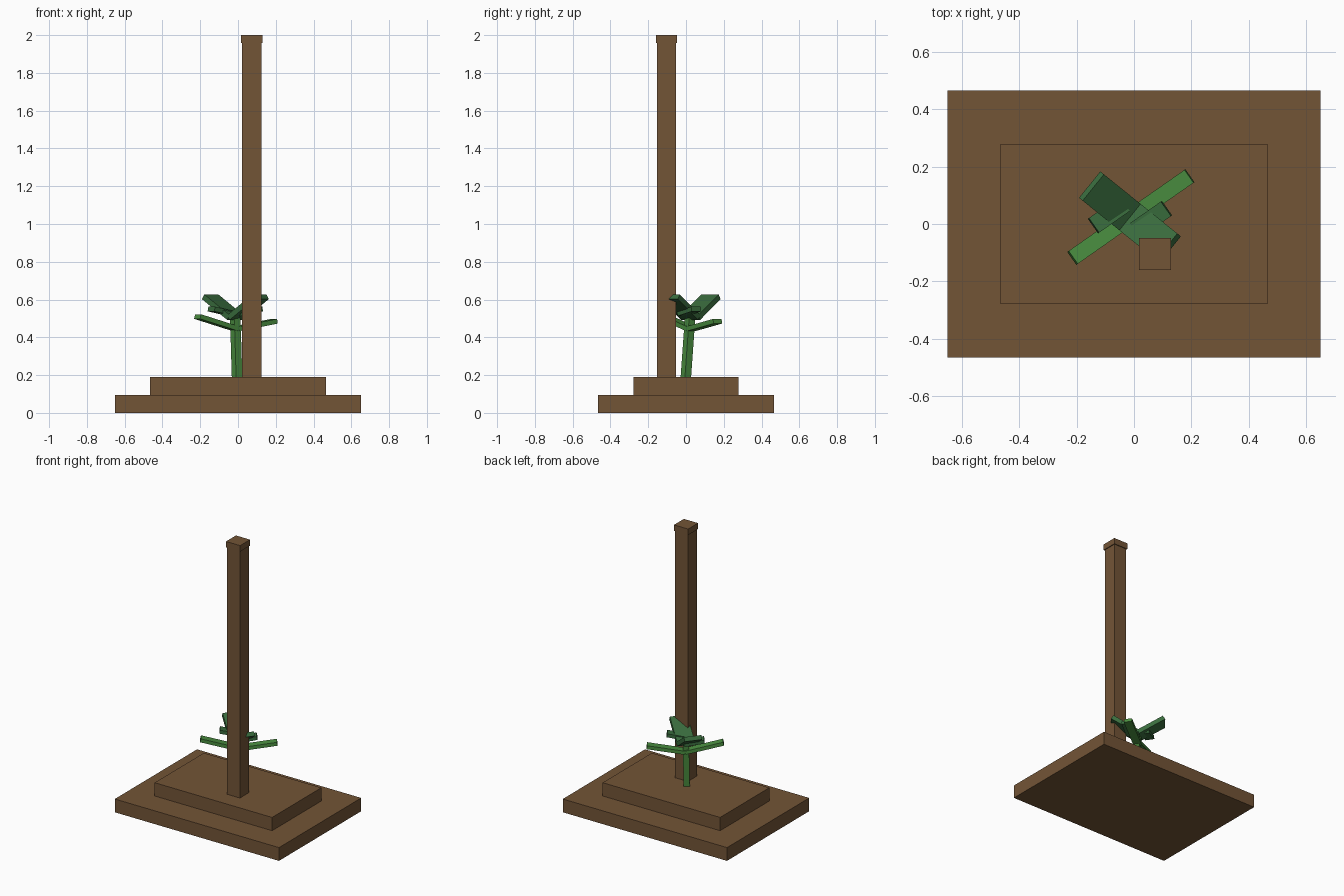
import bpy
from math import radians
from mathutils import Matrix, Vector

if "Cube" in bpy.data.objects:
    bpy.data.objects.remove(bpy.data.objects["Cube"])


def material(name, rgb):
    m = bpy.data.materials.new(name)
    m.use_nodes = True
    m.diffuse_color = (*rgb, 1)
    m.node_tree.nodes["Principled BSDF"].inputs["Base Color"].default_value = (*rgb, 1)
    return m


brown = material("brown wood", (0.171, 0.089, 0.037))
light_green = material("light green", (0.07, 0.275, 0.052))
dark_green = material("dark green", (0.042, 0.153, 0.048))


def box(name, matrix, size, mat):
    """Flat-shaded box of the given size placed by a matrix."""
    bpy.ops.mesh.primitive_cube_add(size=1)
    ob = bpy.context.object
    ob.name = name
    ob.data.transform(matrix @ Matrix.Diagonal((*size, 1)))
    ob.data.materials.append(mat)
    return ob


def block(name, x, y, z0, z1, sx, sy):
    """Upright brown box between two heights."""
    place = Matrix.Translation((x, y, (z0 + z1) / 2))
    box(name, place, (sx, sy, z1 - z0), brown)


def leaf(name, root, tip, width, thick, mat):
    """Slab from root to tip, its width kept level."""
    root, tip = Vector(root), Vector(tip)
    along = (tip - root).normalized()
    side = Vector((0, 0, 1)).cross(along).normalized()
    rot = Matrix((along, side, along.cross(side))).transposed().to_4x4()
    place = Matrix.Translation((root + tip) / 2) @ rot
    box(name, place, ((tip - root).length, width, thick), mat)


# Stepped base
block("lower_step", 0, 0, 0, 0.095, 1.3, 0.93)
block("upper_step", 0, 0, 0.095, 0.19, 0.93, 0.557)

# Post with a slightly wider cap
block("post", 0.073, -0.104, 0.19, 1.96, 0.101, 0.101)
block("post_cap", 0.073, -0.104, 1.957, 2.0, 0.112, 0.112)

# Leaning square stem
stem = box("stem", Matrix.Rotation(radians(35), 4, "Z") @ Matrix.Translation((0, 0, 0.5)),
           (0.04, 0.04, 1), light_green)
lean = Matrix.Identity(4)
lean.col[2] = (-0.01, 0.024, 0.335, 0)
lean.col[3] = (-0.005, -0.001, 0.187, 1)
stem.data.transform(lean)

# Long low leaves
leaf("long_leaf_left", (-0.01, 0.025, 0.445), (0.193, 0.167, 0.485), 0.055, 0.025, light_green)
leaf("long_leaf_right", (-0.01, 0.025, 0.445), (-0.214, -0.118, 0.51), 0.055, 0.025, light_green)

# Short and broad upper leaves, in opposite pairs about the stem
for side, sign in (("left", 1), ("right", -1)):
    cx, cy = -0.014, 0.024
    leaf("short_leaf_" + side,
         (cx + 0.02 * sign, cy - 0.045 * sign, 0.525),
         (cx + 0.127 * sign, cy + 0.03 * sign, 0.55), 0.062, 0.025, dark_green)
    leaf("broad_leaf_" + side, (cx, cy, 0.505),
         (cx + 0.134 * sign, cy - 0.108 * sign, 0.615), 0.118, 0.03, dark_green)
